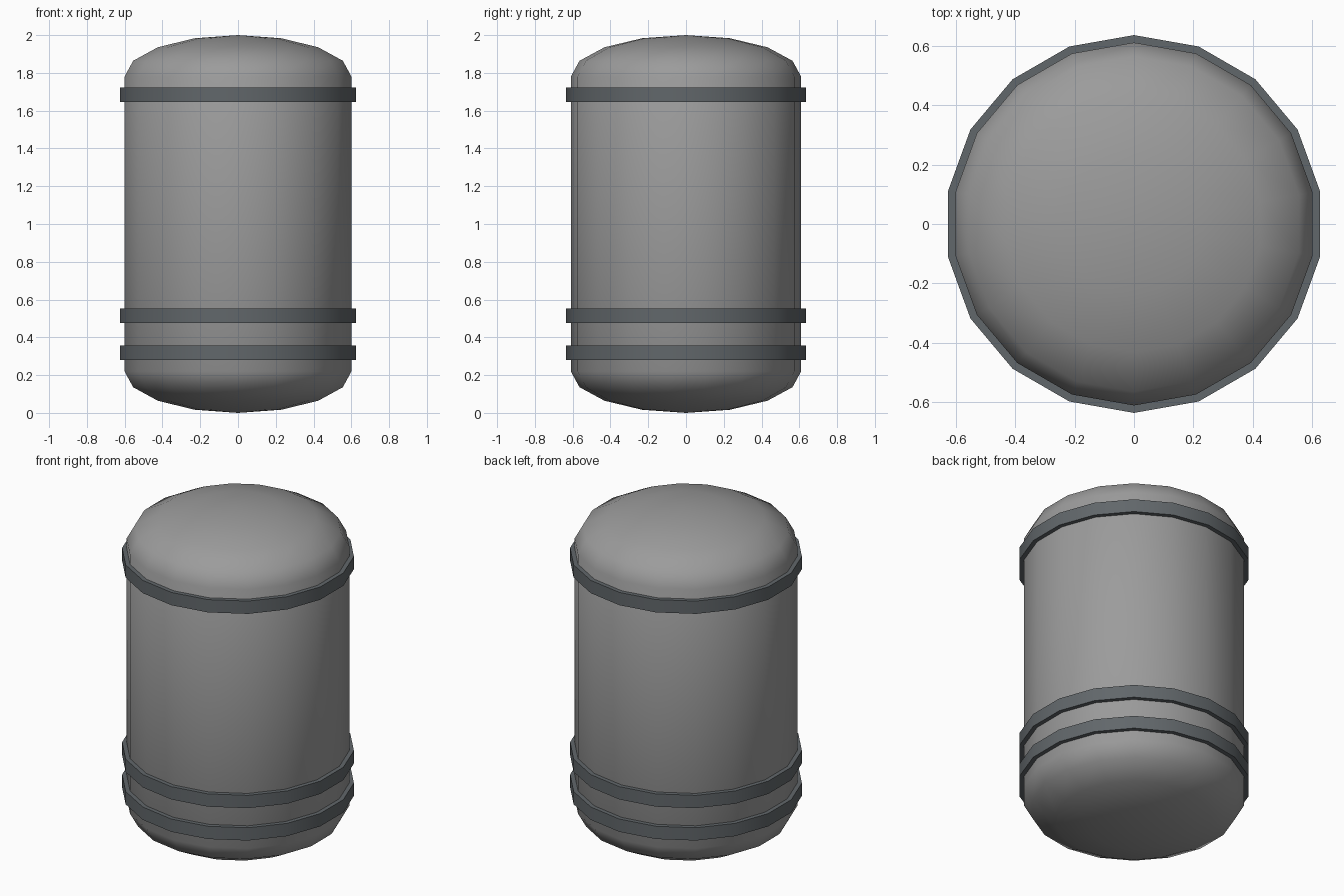
import bpy
import bmesh
from math import sin, cos, pi, radians

SIDES = 18
BODY_R, BAND_R = 0.61, 0.635
HEIGHT, DOME_H, DOME_STEPS = 2.0, 0.22, 4

if "Cube" in bpy.data.objects:
    bpy.data.objects.remove(bpy.data.objects["Cube"], do_unlink=True)


def make_material(name, rgb, roughness):
    mat = bpy.data.materials.new(name)
    mat.use_nodes = True
    mat.diffuse_color = (*rgb, 1)
    bsdf = mat.node_tree.nodes["Principled BSDF"]
    bsdf.inputs["Base Color"].default_value = (*rgb, 1)
    bsdf.inputs["Roughness"].default_value = roughness
    return mat


def lathe(name, profile, mat, closed=False):
    """Turn a profile of (radius, z) points around the z axis."""
    bm = bmesh.new()
    verts = [bm.verts.new((0, r, z)) for r, z in profile]
    pairs = list(zip(verts, verts[1:]))
    if closed:
        pairs.append((verts[-1], verts[0]))
    edges = [bm.edges.new(p) for p in pairs]
    bmesh.ops.spin(bm, geom=verts + edges, cent=(0, 0, 0), axis=(0, 0, 1),
                   angle=2 * pi, steps=SIDES, use_merge=True)
    bmesh.ops.remove_doubles(bm, verts=bm.verts, dist=0.0001)
    bmesh.ops.recalc_face_normals(bm, faces=bm.faces)
    mesh = bpy.data.meshes.new(name)
    bm.to_mesh(mesh)
    bm.free()
    mesh.materials.append(mat)
    obj = bpy.data.objects.new(name, mesh)
    bpy.context.collection.objects.link(obj)
    bpy.ops.object.select_all(action="DESELECT")
    obj.select_set(True)
    bpy.context.view_layer.objects.active = obj
    bpy.ops.object.shade_smooth_by_angle(angle=radians(35))
    return obj


shell_grey = make_material("shell grey", (0.33, 0.33, 0.33), 0.5)
band_grey = make_material("dark steel grey", (0.12, 0.135, 0.145), 0.5)

# Tank shell: straight wall with a shallow elliptical dome at each end
angles = [i * pi / 2 / DOME_STEPS for i in range(DOME_STEPS + 1)]
lower = [(BODY_R * cos(a), DOME_H * (1 - sin(a))) for a in reversed(angles)]
upper = [(r, HEIGHT - z) for r, z in reversed(lower)]
lathe("tank_shell", lower + upper, shell_grey)

# Raised bands around the wall
for name, z in (("lower_band", 0.28), ("middle_band", 0.475), ("upper_band", 1.645)):
    inner, top = BODY_R - 0.01, z + 0.077
    lathe(name, [(inner, z), (BAND_R, z), (BAND_R, top), (inner, top)],
          band_grey, closed=True)
